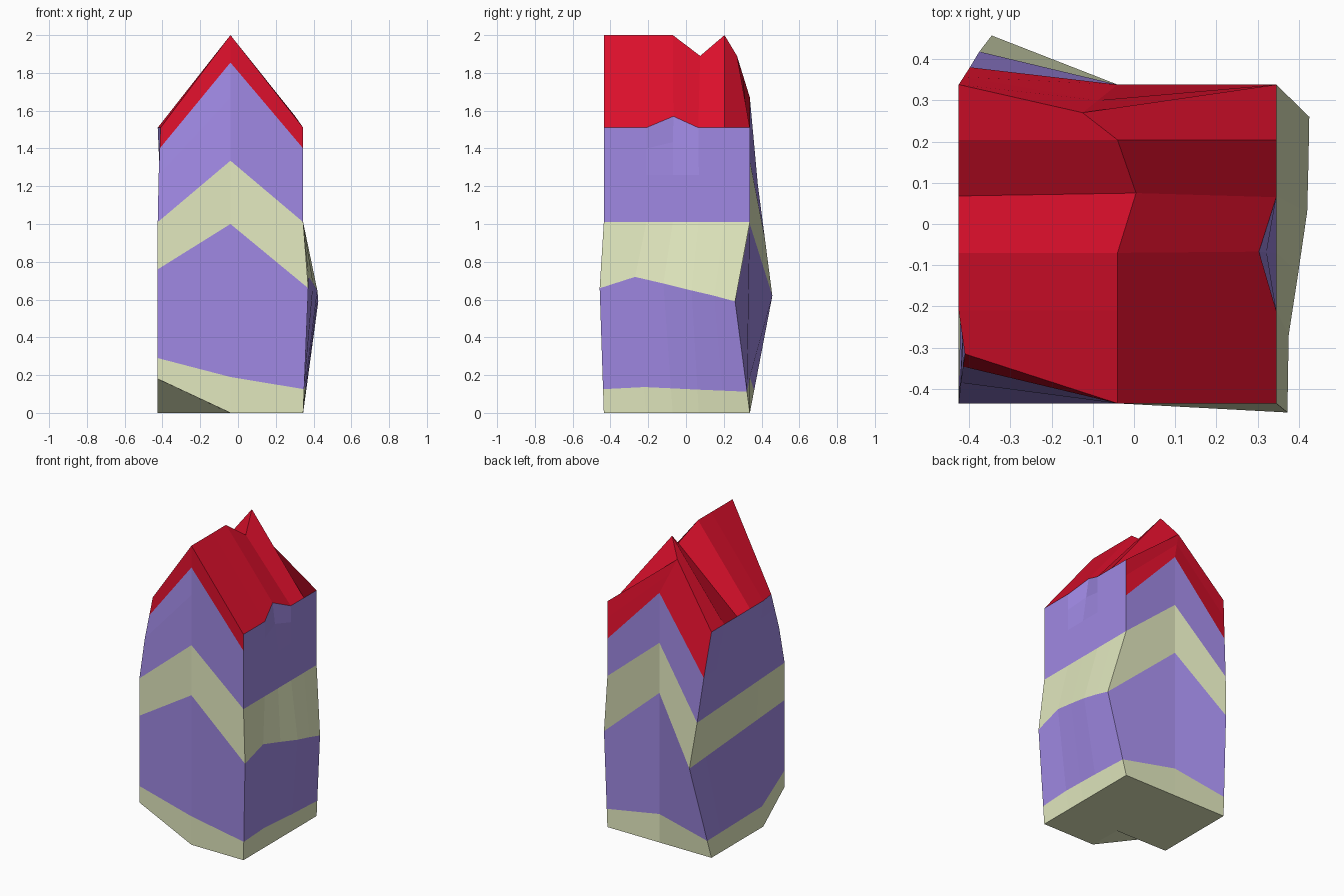
import bpy, bmesh
from mathutils import Vector as V

if "Cube" in bpy.data.objects:
    bpy.data.objects.remove(bpy.data.objects["Cube"])

CREAM, PURPLE, RED = (0.76, 0.81, 0.52, 1), (0.35, 0.25, 0.77, 1), (0.72, 0.005, 0.025, 1)
parts = {}  # part name -> list of polygons


def add(part, *pts):
    parts.setdefault(part, []).append(pts)


def column(base, mid, sill, head, top):
    """Vertical run of points; the low band and gable line are interpolated."""
    base, mid, sill, head, top = map(V, (base, mid, sill, head, top))
    return [base, base.lerp(mid, 0.19), mid, sill, head, head.lerp(top, 0.56), top]


def side(cols, names):
    for a, b in zip(cols, cols[1:]):
        for i, name in enumerate(names):
            add(name, a[i], b[i], b[i + 1], a[i + 1])


# Corner and gable columns
FL = column((-.425, -.435, .18), (-.425, -.435, .76), (-.425, -.435, 1.01),
            (-.42, -.385, 1.26), (-.41, -.315, 1.51))
FM = column((-.04, -.435, 0), (-.04, -.435, 1), (-.04, -.435, 1.335),
            (-.04, -.435, 1.67), (-.04, -.435, 2))
FR = column((.345, -.435, 0), (.372, -.457, .66), (.345, -.435, 1.01),
            (.345, -.435, 1.26), (.345, -.435, 1.51))
BR = column((.345, .338, 0), (.425, .26, .59), (.345, .338, 1.01),
            (.345, .338, 1.26), (.345, .338, 1.51))
BM = column((-.04, .338, 0), (-.04, .338, 1), (-.04, .338, 1.335),
            (-.04, .338, 1.67), (-.125, .27, 1.89))
BL = column((-.425, .338, 0), (-.345, .457, .62), (-.375, .418, .92),
            (-.398, .38, 1.21), (-.425, .338, 1.51))

# Intermediate columns on the right and left walls
stations = [-.21, -.07, .068, .204]
right_mid = [(.375, -.27, .72), (.398, -.12, .685), (.42, .03, .648), (.423, .15, .62)]
right_eave = [(.345, -.21, 1.51), (.303, -.067, 1.57), (.345, .065, 1.51), (.345, .204, 1.51)]
right = [FR] + [column((.345, y, 0), m, (.345, y, 1.01), (.345, y, 1.26), e)
                for y, m, e in zip(stations, right_mid, right_eave)] + [BR]
left = [FL]
for y in stations:
    t = (y + .435) / .773
    left.append(column((-.425, y, 0), *(FL[i].lerp(BL[i], t) for i in (2, 3, 4)), (-.425, y, 1.51)))
left.append(BL)

# Walls: coloured bands stacked on each side
low = ["base_band", "lower_wall", "middle_band", "upper_wall"]
side([FL, FM, FR], low + ["upper_wall", "roof"])
side([BR, BM, BL], low + ["roof", "roof"])
side(right, low + ["upper_wall"] * 2)
side(left[::-1], low + ["upper_wall"] * 2)

# Roof: two slopes meeting on a dented ridge
ridge = [FM[6], V((-.04, -.21, 2)), V((-.04, -.07, 2)), V((.005, .075, 1.89)),
         V((-.04, .204, 2)), BM[6]]
for i in range(5):
    r0, r1 = ridge[i], ridge[i + 1]
    add("roof", right[i][6], right[i + 1][6], r1, r0)
    add("roof", r0, r1, left[i + 1][6], left[i][6])

# Underside with one lifted corner
notch = V((-.045, -.215, 0))
add("base_band", notch, left[1][0], FL[0])
add("base_band", notch, FL[0], FM[0])
add("base_band", notch, FM[0], FR[0], right[1][0])
add("base_band", left[1][0], notch, right[1][0], BR[0], BM[0], BL[0])

colours = {"base_band": CREAM, "lower_wall": PURPLE, "middle_band": CREAM,
           "upper_wall": PURPLE, "roof": RED}
for name, polys in parts.items():
    bm = bmesh.new()
    for p in polys:
        bm.faces.new([bm.verts.new(v) for v in p])
    bmesh.ops.remove_doubles(bm, verts=bm.verts, dist=1e-4)
    me = bpy.data.meshes.new(name)
    bm.to_mesh(me)
    bm.free()
    mat = bpy.data.materials.new(name + "_paint")
    mat.diffuse_color = colours[name]
    mat.use_nodes = True
    mat.node_tree.nodes["Principled BSDF"].inputs["Base Color"].default_value = mat.diffuse_color
    me.materials.append(mat)
    bpy.context.collection.objects.link(bpy.data.objects.new(name, me))
